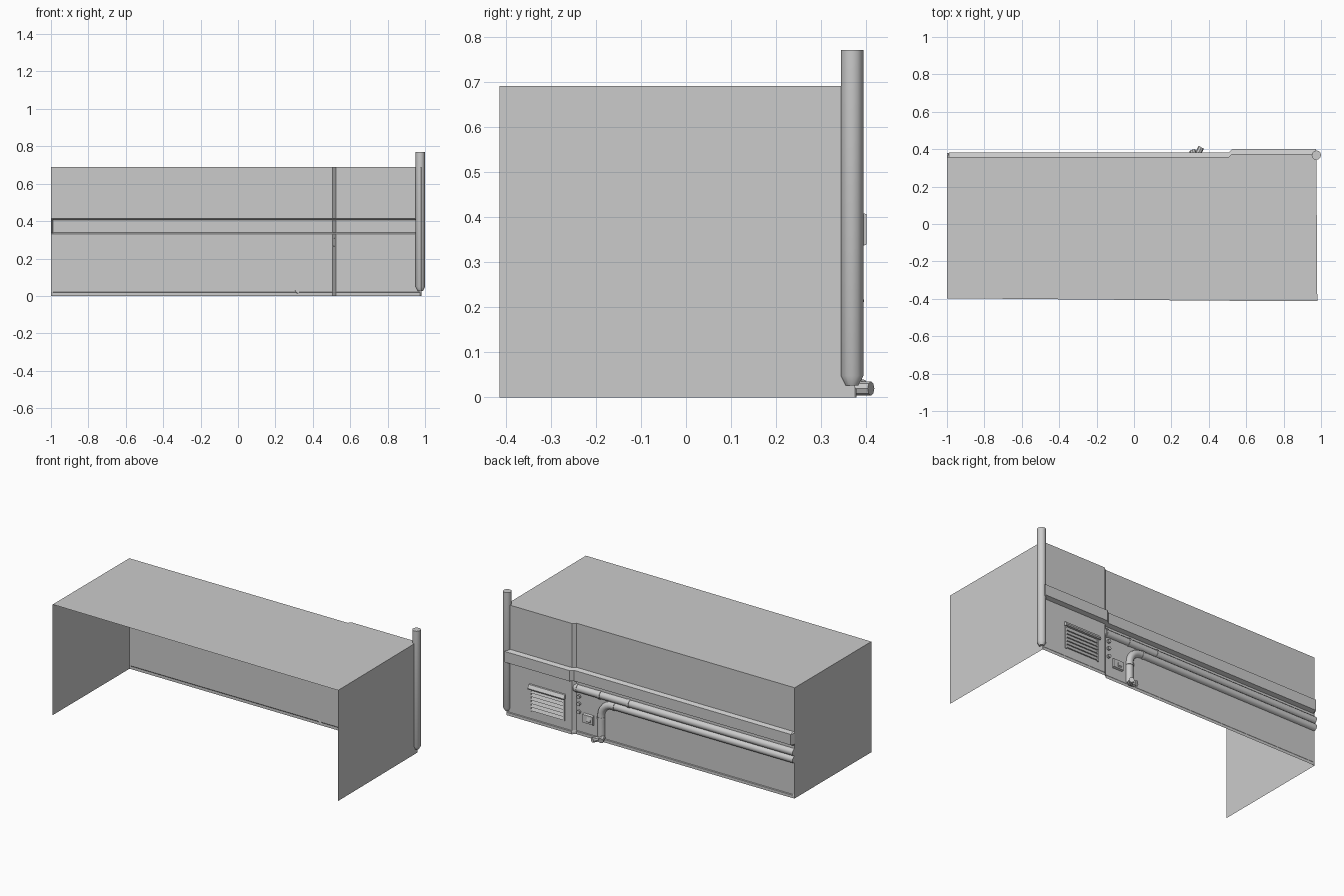
import bpy, bmesh, math
from mathutils import Vector

if "Cube" in bpy.data.objects:
    bpy.data.objects.remove(bpy.data.objects["Cube"])

WALL_L, WALL_R = 0.357, 0.375   # outer face of long and stepped wall sections


def mesh_object(name, verts, faces, smooth=False):
    mesh = bpy.data.meshes.new(name)
    mesh.from_pydata(verts, [], faces)
    bm = bmesh.new()
    bm.from_mesh(mesh)
    bm.to_mesh(mesh)
    bm.free()
    ob = bpy.data.objects.new(name, mesh)
    bpy.context.collection.objects.link(ob)
    if smooth:
        bpy.ops.object.select_all(action='DESELECT')
        ob.select_set(True)
        bpy.context.view_layer.objects.active = ob
        bpy.ops.object.shade_smooth_by_angle(angle=math.radians(40))
    return ob


def loft(name, rings, caps=False, closed=False, smooth=False):
    n = len(rings[0])
    verts = [p for r in rings for p in r]
    faces = []
    for i in range(len(rings) - 1):
        for j in range(n if closed else n - 1):
            k = (j + 1) % n
            faces.append((i * n + j, i * n + k, (i + 1) * n + k, (i + 1) * n + j))
    if caps:
        faces.append(tuple(range(n))[::-1])
        faces.append(tuple(range((len(rings) - 1) * n, len(rings) * n)))
    return mesh_object(name, verts, faces, smooth)


def half_pipe(name, path, r, y=WALL_L, seg=6, caps=True):
    """Half-round pipe lying on the wall; path is in (x, z)."""
    pts = [Vector(p) for p in path]
    rings = []
    for i, p in enumerate(pts):
        t = (pts[min(i + 1, len(pts) - 1)] - pts[max(i - 1, 0)]).normalized()
        n = Vector((-t.y, t.x))
        ring = []
        for k in range(seg + 1):
            a = math.pi * k / seg
            q = p + n * r * math.cos(a)
            ring.append((q.x, y + r * math.sin(a), q.y))
        rings.append(ring)
    return loft(name, rings, caps=caps, smooth=True)


def tube(name, stations, seg=12):
    """Round tube through (centre, radius) stations."""
    axis = Vector(stations[-1][0]) - Vector(stations[0][0])
    rot = axis.to_track_quat('Z', 'Y')
    rings = []
    for c, r in stations:
        rings.append([Vector(c) + rot @ Vector((r * math.cos(2 * math.pi * k / seg),
                                                r * math.sin(2 * math.pi * k / seg), 0))
                      for k in range(seg)])
    return loft(name, rings, caps=True, closed=True, smooth=True)


def prism(name, profile, x0, x1):
    """Closed (y, z) profile extruded along x."""
    return loft(name, [[(x, y, z) for y, z in profile] for x in (x0, x1)],
                caps=True, closed=True)


# Rear wall: profile with skirt and raised band, carried along the stepped plan
profile = [(0, .003), (.018, .003), (.022, 0), (.33, 0), (.339, .025),
           (.406, .025), (.415, 0), (.69, 0)]
plan = [(-1, WALL_L, 0), (-.99, WALL_L, 1), (.505, WALL_L, 1),
        (.525, WALL_R, 1), (.972, WALL_R, 1), (.975, WALL_R, 0)]
loft("rear_wall", [[(x, y + off * k, z) for z, off in profile] for x, y, k in plan])

# Roof and end walls: thin single sheets, front and underside left open
H = .69
roof_outline = [(-1, -.397), (.45, -.41), (.98, -.413), (.975, WALL_R),
                (.525, WALL_R), (.505, WALL_L), (-1, WALL_L)]
mesh_object("roof", [(x, y, H) for x, y in roof_outline], [tuple(range(7))])
for name, (xa, ya), (xb, yb) in (("left_wall", (-1, -.397), (-1, WALL_L)),
                                 ("right_wall", (.98, -.413), (.975, WALL_R))):
    mesh_object(name, [(xa, ya, 0), (xb, yb, 0), (xb, yb, H), (xa, ya, H)], [(0, 1, 2, 3)])

# Corner post with tapered foot
tube("corner_post", [((.975, .368, z), r) for z, r in
                     ((.027, .014), (.048, .025), (.77, .025))])

# Two long wall pipes, the lower one bending down to the ground
R = .0225
half_pipe("upper_pipe", [(-1, .288), (.515, .288)], R)
bend = [(.253 + .08 * math.sin(a), .163 + .08 * math.cos(a))
        for a in (math.pi / 2 * i / 6 for i in range(7))]
half_pipe("lower_pipe", [(-1, .243)] + bend + [(.333, .03)], R)

# Pipe collars
for i, x in enumerate((.14, .34, .50)):
    half_pipe(f"upper_collar_{i}", [(x - .007, .288), (x + .007, .288)], R + .003)
half_pipe("bend_collar_top", [(.235, .243), (.25, .243)], R + .003)
half_pipe("bend_collar_low", [(.333, .155), (.333, .142)], R + .003)

# Outlets at the foot of the bent pipe
tube("outlet_short", [((.322, .36, .03), .017), ((.312, .394, .022), .017)], 8)
tube("outlet_long", [((.34, .372, .02), .016), ((.36, .41, .02), .016)], 8)

# Switch box with sloping cover, beside the step
b = WALL_L
prism("switch_box", [(b, .085), (b + .012, .09), (b + .012, .14), (b, .145)], .385, .455)
prism("switch_cover", [(b + .012, .10), (b + .018, .105), (b + .012, .132)], .40, .425)

# Small round fittings next to the step
for i, z in enumerate((.24, .195, .145)):
    tube(f"fitting_{i}", [((.485, b, z), .011), ((.485, b + .014, z), .011)], 8)

# Vent: frame, hood and louvres on the stepped section
w = WALL_R
prism("vent_hood", [(w, .237), (w + .008, .235), (w + .02, .215), (w + .018, .208), (w, .21)],
      .567, .817)
for name, x in (("vent_frame_a", .572), ("vent_frame_b", .802)):
    prism(name, [(w, .07), (w + .006, .07), (w + .006, .21), (w, .21)], x, x + .01)
for i in range(6):
    z = .075 + .022 * i
    prism(f"vent_louvre_{i}", [(w, z), (w + .008, z), (w, z + .018)], .582, .802)
